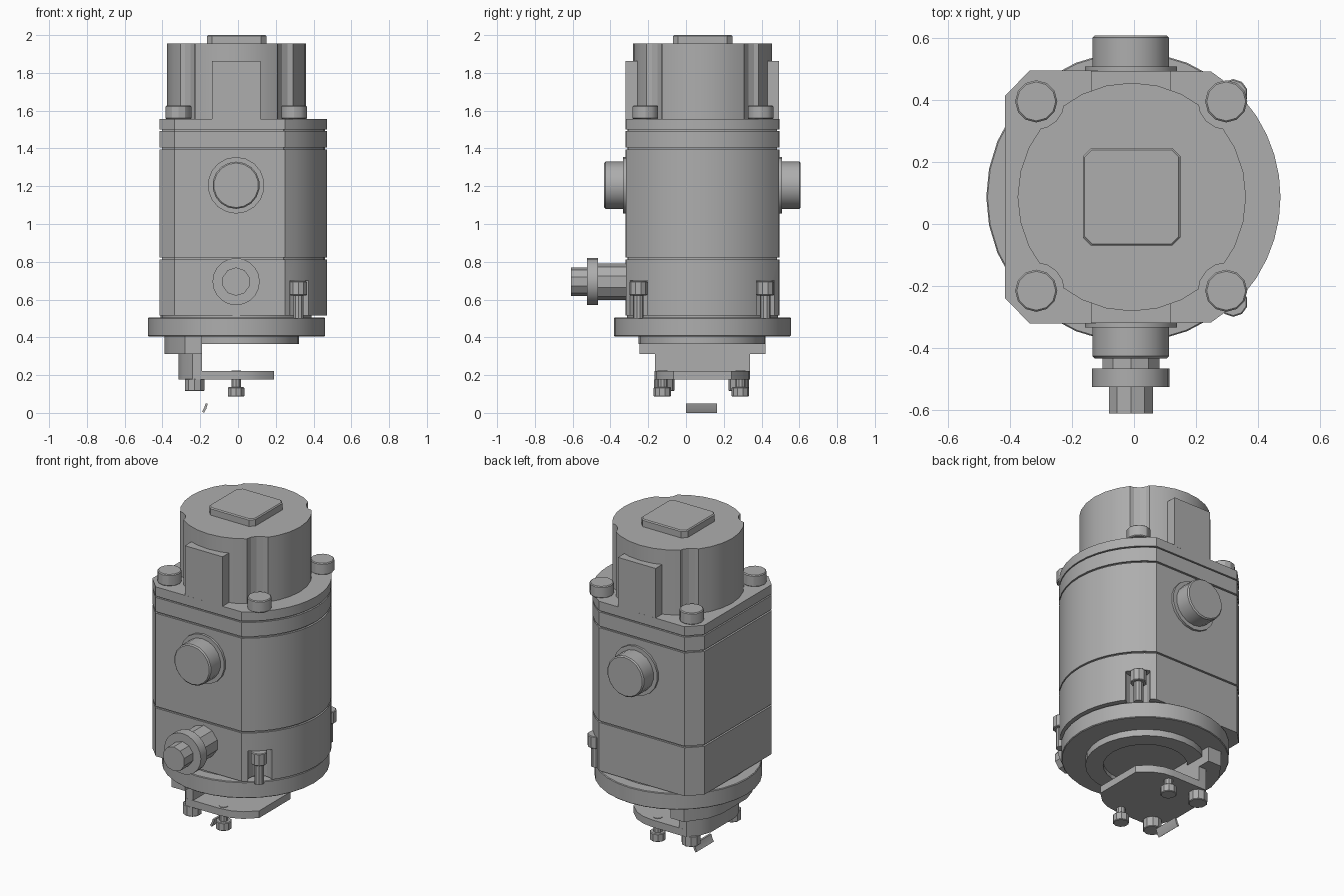
import bpy, bmesh, math
from mathutils import Matrix, Vector

if "Cube" in bpy.data.objects:
    bpy.data.objects.remove(bpy.data.objects["Cube"])

CX, CY = -0.005, 0.087

grey = bpy.data.materials.new("cast_grey")
grey.diffuse_color = (0.42, 0.42, 0.42, 1)
grey.use_nodes = True
grey.node_tree.nodes["Principled BSDF"].inputs["Base Color"].default_value = grey.diffuse_color


def finish(name, bm):
    bmesh.ops.recalc_face_normals(bm, faces=bm.faces)
    me = bpy.data.meshes.new(name)
    bm.to_mesh(me)
    bm.free()
    me.materials.append(grey)
    ob = bpy.data.objects.new(name, me)
    bpy.context.collection.objects.link(ob)
    return ob


def cyl(name, start, r, length, n=24, axis='z', bevel=0.0):
    """Cylinder from a start point along +z or +y."""
    bm = bmesh.new()
    bmesh.ops.create_cone(bm, cap_ends=True, segments=n, radius1=r, radius2=r, depth=length)
    bmesh.ops.translate(bm, verts=bm.verts, vec=(0, 0, length / 2))
    if bevel:
        rim = [e for e in bm.edges if abs(e.verts[0].co.z - e.verts[1].co.z) < 1e-5]
        bmesh.ops.bevel(bm, geom=rim, offset=bevel, segments=1, affect='EDGES')
    if axis == 'y':
        bmesh.ops.rotate(bm, verts=bm.verts, matrix=Matrix.Rotation(-math.pi / 2, 3, 'X'))
    bmesh.ops.translate(bm, verts=bm.verts, vec=start)
    return finish(name, bm)


def prism(name, pts, z0, z1, bevel=0.0):
    """Plan outline raised from z0 to z1, optional bevelled top rim."""
    bm = bmesh.new()
    f = bm.faces.new([bm.verts.new((x, y, z0)) for x, y in pts])
    top = bmesh.ops.extrude_face_region(bm, geom=[f])['geom']
    bmesh.ops.translate(bm, verts=[v for v in top if isinstance(v, bmesh.types.BMVert)],
                        vec=(0, 0, z1 - z0))
    if bevel:
        rim = [e for e in bm.edges if all(v.co.z > z1 - 1e-5 for v in e.verts)]
        bmesh.ops.bevel(bm, geom=rim, offset=bevel, segments=1, affect='EDGES')
    return finish(name, bm)


def cut(ob, cutter):
    m = ob.modifiers.new("cut", 'BOOLEAN')
    m.operation, m.solver, m.object = 'DIFFERENCE', 'EXACT', cutter
    cutter.hide_render = True
    cutter.hide_viewport = True


def mirrored(half):
    """Mirror half an outline (x, distance from CY) across the centre line."""
    return [(x, CY - d) for x, d in half] + [(x, CY + d) for x, d in reversed(half)]


def body_outline(s=0.0):
    """Flat left, front and back; round right side; s insets the outline."""
    half = [(-0.415 + s, 0.327), (-0.335, 0.408 - s)]
    a0 = math.radians(58)
    for i in range(7):
        a = a0 * (1 - i / 7)
        half.append((CX + (0.477 - s) * math.cos(a), (0.477 - s) * math.sin(a)))
    return mirrored(half) [:len(half)] + [(0.472 - s, CY)] + mirrored(half)[len(half):]


# housing layers with dark joints between them
lower = prism("lower_housing", body_outline(), 0.515, 0.812)
prism("main_housing", body_outline(), 0.822, 1.395)
prism("upper_housing", body_outline(), 1.405, 1.492)
prism("top_plate", body_outline(), 1.5, 1.557)
for z0, z1 in ((0.81, 0.824), (1.393, 1.407), (1.49, 1.502)):
    prism("joint_gasket", body_outline(0.012), z0, z1)

# top drum with scallops for the bolts
drum = cyl("top_drum", (-0.007, CY, 1.55), 0.368, 0.405, 28)
corners = [(x, y) for x in (-0.315, 0.297) for y in (-0.215, 0.395)]
for x, y in corners:
    cut(drum, cyl("scallop_cutter", (x, y, 1.5), 0.09, 0.6, 16))
    cyl("top_bolt", (x, y, 1.555), 0.068, 0.072, 12, bevel=0.005)

# square cap with clipped corners
x0, x1, y0, y1, c = -0.165, 0.15, -0.07, 0.245, 0.027
prism("square_cap", [(x0 + c, y0), (x1 - c, y0), (x1, y0 + c), (x1, y1 - c),
                     (x1 - c, y1), (x0 + c, y1), (x0, y1 - c), (x0, y0 + c)], 1.95, 2.0, 0.006)

# front and back ribs and ports
for s in (-1, 1):
    prism("drum_rib", [(-0.138, CY + s * 0.406), (0.118, CY + s * 0.406),
                       (0.118, CY + s * 0.2), (-0.138, CY + s * 0.2)], 1.55, 1.862)
    for name, r, a, b, bev in (("port_collar", 0.15, 0.39, 0.42, 0), ("port", 0.125, 0.4, 0.52, 0.007)):
        start = CY + (a if s > 0 else -b)
        cyl(name, (-0.01, start, 1.205), r, b - a, 18, 'y', bev)

# front fitting
cyl("fitting_neck", (-0.01, -0.47, 0.695), 0.097, 0.2, 10, 'y')
cyl("fitting_collar", (-0.01, -0.525, 0.695), 0.125, 0.06, 20, 'y')
cyl("fitting_end", (-0.01, -0.61, 0.695), 0.075, 0.1, 10, 'y')

# mounting bolts in pockets of the lower housing
for y in (-0.252, 0.42):
    cut(lower, cyl("pocket_cutter", (0.325, y, 0.4), 0.068, 0.3, 16))
    cyl("mount_bolt", (0.32, y, 0.622), 0.047, 0.075, 10, bevel=0.004)
    cyl("mount_bolt_shank", (0.32, y, 0.5), 0.028, 0.13, 10)

# mounting flange and stepped ring beneath
cyl("flange_neck", (-0.01, CY, 0.5), 0.4, 0.02, 32)
cyl("flange", (-0.008, CY, 0.405), 0.468, 0.1, 32, bevel=0.004)
ring = cyl("flange_ring", (-0.012, CY - 0.003, 0.365), 0.335, 0.045, 28)
cut(ring, cyl("ring_cutter", (-0.012, CY - 0.003, 0.3), 0.235, 0.09, 28))

# bracket: shoulder, wall and round plate with one flat side
prism("bracket_shoulder", mirrored([(-0.39, 0.12), (-0.36, 0.22), (-0.28, 0.333), (-0.19, 0.333)]), 0.312, 0.406)
prism("bracket_wall", mirrored([(-0.315, 0.12), (-0.29, 0.19), (-0.24, 0.252), (-0.19, 0.252)]), 0.178, 0.33)
arc = [(-0.01 + 0.2525 * math.cos(math.radians(a)), 0.2525 * math.sin(math.radians(a)))
       for a in (90, 74, 58)]
prism("bracket_plate", mirrored([(-0.3, 0.15), (-0.24, 0.2525)] + arc + [(0.19, 0.153)]), 0.178, 0.222)

# bolts under the bracket
for y in (-0.115, 0.28):
    cyl("bracket_bolt", (-0.23, y, 0.115), 0.054, 0.065, 10, bevel=0.004)
for y in (-0.125, 0.288):
    cyl("plate_bolt", (-0.01, y, 0.086), 0.046, 0.05, 10, bevel=0.004)
    cyl("plate_bolt_neck", (-0.01, y, 0.13), 0.026, 0.095, 10)

# small curved strip below the bracket
clip = [(-0.19, 0.008), (-0.18, 0.0), (-0.168, 0.022), (-0.16, 0.05), (-0.172, 0.05), (-0.18, 0.025)]
bm = bmesh.new()
f = bm.faces.new([bm.verts.new((x, 0.0, z)) for x, z in clip])
ext = bmesh.ops.extrude_face_region(bm, geom=[f])['geom']
bmesh.ops.translate(bm, verts=[v for v in ext if isinstance(v, bmesh.types.BMVert)], vec=(0, 0.165, 0))
finish("clip_strip", bm)

# smooth rounds, keep edges sharp
for ob in bpy.data.objects:
    ob.select_set(not ob.hide_render)
    if not ob.hide_render:
        bpy.context.view_layer.objects.active = ob
bpy.ops.object.shade_smooth_by_angle(angle=math.radians(30))
